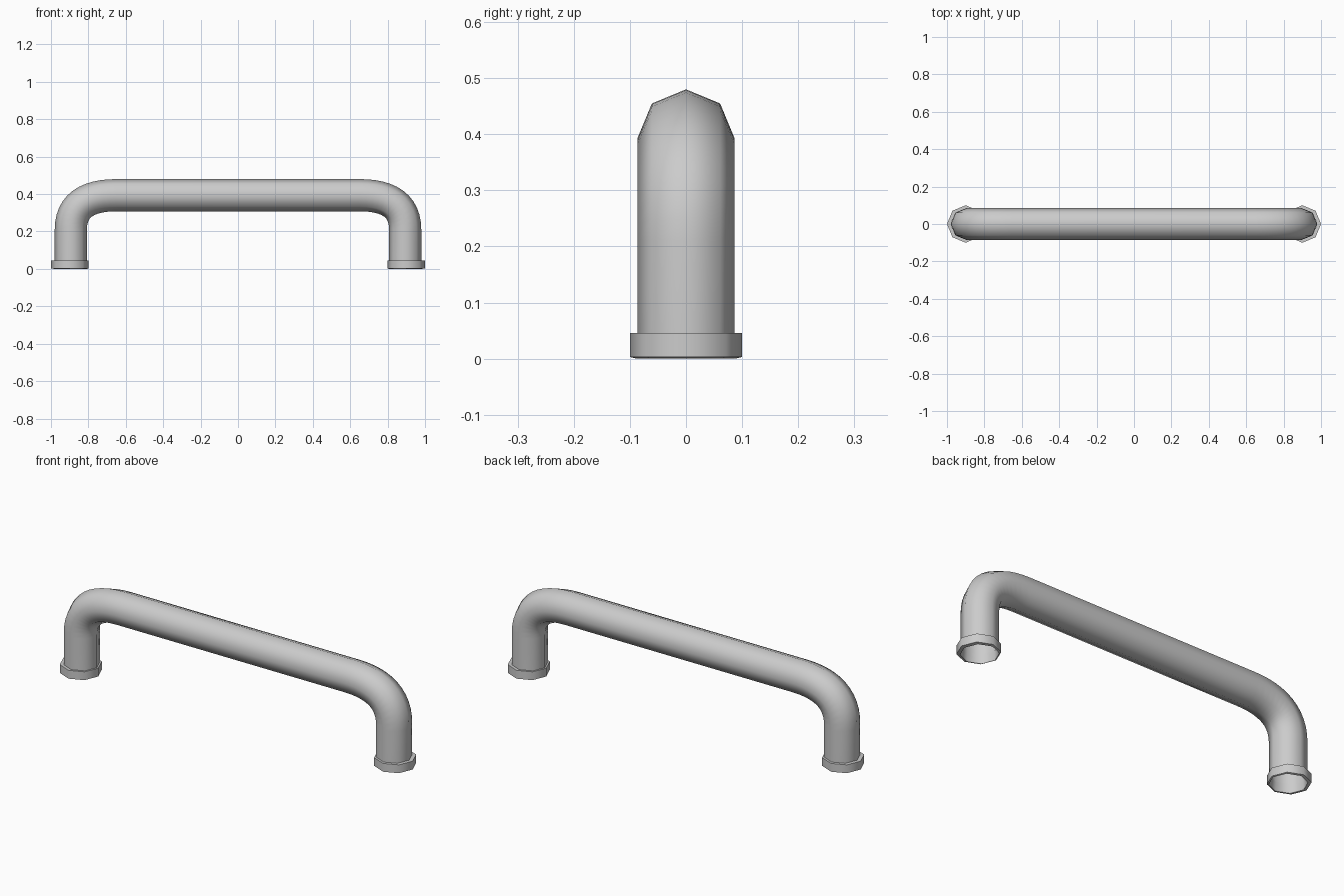
import bpy, bmesh
from math import cos, sin, tau
from mathutils import Vector

if "Cube" in bpy.data.objects:
    bpy.data.objects.remove(bpy.data.objects["Cube"])

SIDES = 8


def make_object(name, rings, closed=False):
    """Skin a list of point rings into a smooth-shaded mesh object."""
    bm = bmesh.new()
    loops = [[bm.verts.new(p) for p in ring] for ring in rings]
    pairs = list(zip(loops, loops[1:]))
    if closed:
        pairs.append((loops[-1], loops[0]))
    for a, b in pairs:
        for i in range(SIDES):
            j = (i + 1) % SIDES
            bm.faces.new((a[i], a[j], b[j], b[i]))
    bmesh.ops.recalc_face_normals(bm, faces=bm.faces)
    me = bpy.data.meshes.new(name)
    bm.to_mesh(me)
    bm.free()
    ob = bpy.data.objects.new(name, me)
    bpy.context.collection.objects.link(ob)
    return ob


def shade(ob, angle):
    bpy.ops.object.select_all(action='DESELECT')
    ob.select_set(True)
    bpy.context.view_layer.objects.active = ob
    bpy.ops.object.shade_smooth_by_angle(angle=angle)


# Handle path: straight leg, rounded bend, straight bar, mirrored
p0, c0, c1, p1 = [Vector(p) for p in
                  ((.894, 0, .21), (.894, 0, .335), (.81, 0, .394), (.65, 0, .394))]
half = [Vector((.894, 0, .04))]
for i in range(13):
    t = i / 12
    u = 1 - t
    half.append(p0*u**3 + c0*3*u*u*t + c1*3*u*t*t + p1*t**3)
path = half + [Vector((-p.x, 0, p.z)) for p in reversed(half)]

# Octagonal tube swept along the path
R = .086
rings = []
for i, p in enumerate(path):
    tan = (path[min(i + 1, len(path) - 1)] - path[max(i - 1, 0)]).normalized()
    if i in (0, 1, len(path) - 2, len(path) - 1):
        tan = Vector((0, 0, 1 if i < 2 else -1))
    if i in (len(half) - 1, len(half)):
        tan = Vector((-1, 0, 0))
    n = Vector((tan.z, 0, -tan.x))
    rings.append([p + n * R * cos(tau*k/SIDES) + Vector((0, R * sin(tau*k/SIDES), 0))
                  for k in range(SIDES)])
shade(make_object("handle_tube", rings), 1.0)

# Open-bottomed octagonal collars around both feet
profile = [(.085, .046), (.1, .046), (.1, .003), (.088, 0), (.085, .04)]
for name, x in (("left_collar", -.9), ("right_collar", .9)):
    cx = x * .9945
    rings = [[(x + (cx - x) * (r < .09) + r * cos(tau*k/SIDES), r * sin(tau*k/SIDES), z)
              for k in range(SIDES)] for r, z in profile]
    shade(make_object(name, rings, True), .9)
